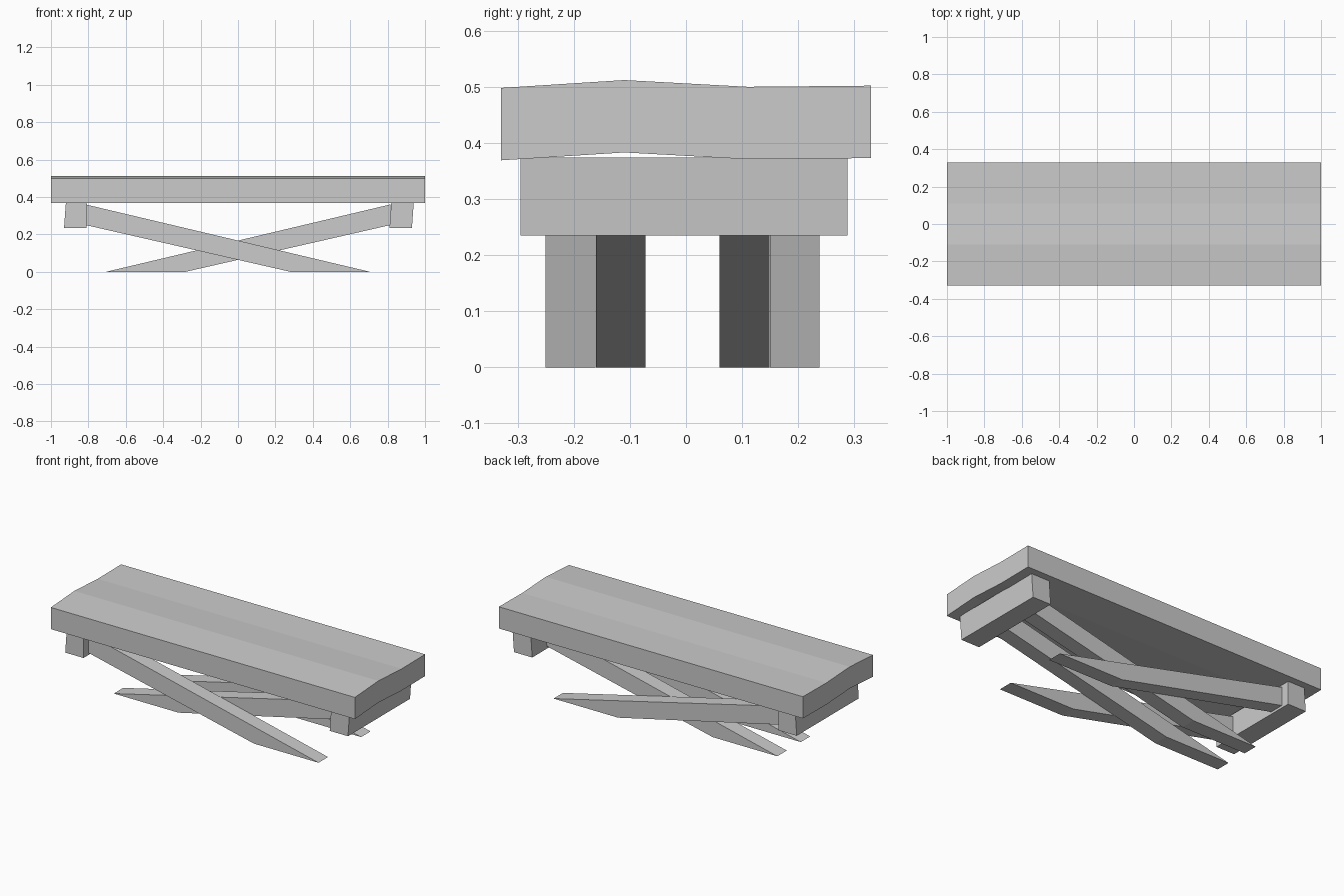
import bpy
import bmesh
from mathutils import Vector

cube = bpy.data.objects.get("Cube")
if cube:
    bpy.data.objects.remove(cube, do_unlink=True)

# Single plain grey
GREY = (0.6, 0.6, 0.6, 1.0)
grey = bpy.data.materials.new("plain grey")
grey.use_nodes = True
grey.diffuse_color = GREY
grey.node_tree.nodes["Principled BSDF"].inputs["Base Color"].default_value = GREY


def extrude_profile(name, profile, axis, start, end):
    """Extrude a closed 2D profile along x (profile in y, z) or y (profile in x, z)."""
    def place(a, b, t):
        return Vector((t, a, b)) if axis == "x" else Vector((a, t, b))

    bm = bmesh.new()
    first = [bm.verts.new(place(a, b, start)) for a, b in profile]
    last = [bm.verts.new(place(a, b, end)) for a, b in profile]
    bm.faces.new(first)
    bm.faces.new(last)
    for i in range(len(profile)):
        j = (i + 1) % len(profile)
        bm.faces.new((first[i], first[j], last[j], last[i]))
    bmesh.ops.recalc_face_normals(bm, faces=bm.faces)
    mesh = bpy.data.meshes.new(name)
    bm.to_mesh(mesh)
    bm.free()
    mesh.materials.append(grey)
    obj = bpy.data.objects.new(name, mesh)
    bpy.context.collection.objects.link(obj)
    return obj


# Warped plank top
top_edge = [(-0.33, 0.498), (-0.11, 0.512), (0.11, 0.50), (0.33, 0.502)]
plank = top_edge + [(y, z - 0.129) for y, z in reversed(top_edge)]
extrude_profile("table_top", plank, "x", -1.0, 1.0)

# Cross beams under both ends, slightly skewed
right_beam = [(-0.93, 0.235), (-0.81, 0.235), (-0.81, 0.374), (-0.92, 0.374)]
left_beam = [(0.81, 0.235), (0.93, 0.235), (0.94, 0.374), (0.82, 0.374)]
extrude_profile("right_beam", right_beam, "y", -0.295, 0.288)
extrude_profile("left_beam", left_beam, "y", -0.295, 0.288)

# Two pairs of crossed legs, cut flat at the ground
leg = [(-0.815, 0.36), (-0.815, 0.25), (0.28, 0.0), (0.705, 0.0)]
mirrored_leg = [(-x, z) for x, z in leg]
extrude_profile("front_outer_leg", leg, "y", -0.25, -0.161)
extrude_profile("front_inner_leg", mirrored_leg, "y", -0.16, -0.072)
extrude_profile("back_inner_leg", mirrored_leg, "y", 0.06, 0.149)
extrude_profile("back_outer_leg", leg, "y", 0.15, 0.238)
